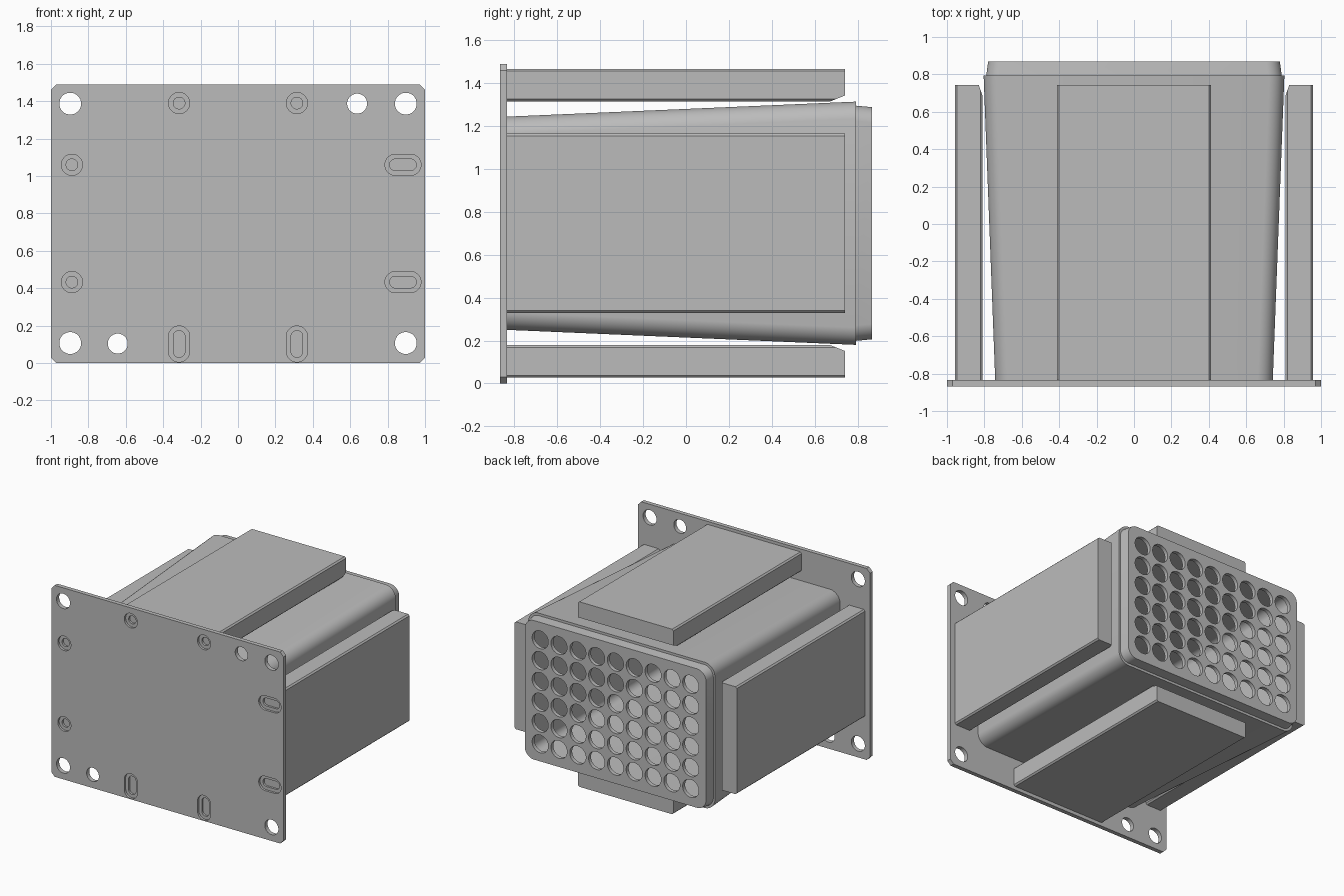
import bpy, bmesh
from math import cos, sin, pi, copysign, radians
from mathutils import Matrix, Vector

cube = bpy.data.objects.get("Cube")
if cube:
    bpy.data.objects.remove(cube, do_unlink=True)

CZ = 0.747          # height of the centre axis
FRONT, BACK = -0.868, 0.868
PLATE_BACK = -0.835

grey = bpy.data.materials.new("plain grey")
grey.use_nodes = True
grey.diffuse_color = (0.5, 0.5, 0.5, 1)
grey.node_tree.nodes["Principled BSDF"].inputs["Base Color"].default_value = (0.5, 0.5, 0.5, 1)


def ring(bm, y, hx, hz, r, cx=0, cz=CZ, n=32):
    """Rounded rectangle, slot, or circle in the xz plane."""
    ox, oz = hx - r * cos(pi / n), hz - r * cos(pi / n)
    verts = []
    for i in range(n):
        a = 2 * pi * (i + 0.5) / n
        c, s = cos(a), sin(a)
        verts.append(bm.verts.new((cx + r * c + copysign(ox, c), y,
                                   cz + r * s + copysign(oz, s))))
    return verts


def loft(bm, rings):
    """Skin a chain of rings and cap both ends."""
    for a, b in zip(rings, rings[1:]):
        for i in range(len(a)):
            j = (i + 1) % len(a)
            bm.faces.new((a[i], a[j], b[j], b[i]))
    bm.faces.new(rings[0])
    bm.faces.new(rings[-1])


def finish(bm, name):
    bmesh.ops.recalc_face_normals(bm, faces=bm.faces[:])
    mesh = bpy.data.meshes.new(name)
    bm.to_mesh(mesh)
    bm.free()
    mesh.materials.append(grey)
    obj = bpy.data.objects.new(name, mesh)
    bpy.context.collection.objects.link(obj)
    return obj


def activate(obj):
    bpy.ops.object.select_all(action='DESELECT')
    obj.select_set(True)
    bpy.context.view_layer.objects.active = obj


def cut(obj, name, holes, y0, y1):
    """Subtract straight holes given as (x, z, half width, half height, radius)."""
    bm = bmesh.new()
    for x, z, hx, hz, r in holes:
        loft(bm, [ring(bm, y, hx, hz, r, x, z, 24) for y in (y0, y1)])
    cutter = finish(bm, name)
    cutter.hide_render = True
    mod = obj.modifiers.new(name, 'BOOLEAN')
    mod.operation, mod.solver, mod.object = 'DIFFERENCE', 'EXACT', cutter
    activate(obj)
    bpy.ops.object.modifier_apply(modifier=mod.name)
    bpy.data.objects.remove(cutter, do_unlink=True)


def smooth(obj):
    activate(obj)
    bpy.ops.object.shade_smooth_by_angle(angle=radians(30))


# Mounting plate with chamfered corners
bm = bmesh.new()
loft(bm, [ring(bm, y, 1, 0.745, 0.055, 0, 0.745, 8) for y in (FRONT, PLATE_BACK)])
plate = finish(bm, "mounting_plate")

# Corner holes and two extra holes
holes = [(x, z, 0.058, 0.058, 0.058) for x in (-0.897, 0.897) for z in (0.107, 1.387)]
holes += [(x, z, 0.053, 0.053, 0.053) for x, z in ((0.637, 1.387), (-0.643, 0.104))]

# Recessed round screw seats and slotted seats: x, z, slot stretch in x and z
seats = [(x, z, 0, dz) for x in (-0.315, 0.315) for z, dz in ((1.39, 0), (0.102, 0.04))]
seats += [(x, z, dx, 0) for x, dx in ((-0.888, 0), (0.882, 0.04)) for z in (0.433, 1.06)]
holes += [(x, z, 0.031 + dx, 0.031 + dz, 0.031) for x, z, dx, dz in seats]
recesses = [(x, z, 0.056 + dx, 0.056 + dz, 0.056) for x, z, dx, dz in seats]
cut(plate, "recess_cutter", recesses, FRONT - 0.1, FRONT + 0.017)
cut(plate, "hole_cutter", holes, FRONT - 0.1, PLATE_BACK + 0.1)
smooth(plate)

# Hollow tapered housing, skinned from inside to outside, with stepped end cap
bm = bmesh.new()
loft(bm, [ring(bm, *spec) for spec in (
    (BACK - 0.03, 0.745, 0.505, 0.06),
    (PLATE_BACK, 0.705, 0.46, 0.06),
    (PLATE_BACK, 0.742, 0.497, 0.09),
    (0.793, 0.804, 0.567, 0.09),
    (0.793, 0.79, 0.548, 0.08),
    (BACK, 0.78, 0.541, 0.08))])
housing = finish(bm, "housing")

# Grid of vent holes in the end cap
PITCH, R = 0.162, 0.069
vents = [((c - 4) * PITCH, CZ + (r - 2.5) * PITCH, R, R, R)
         for c in range(9) for r in range(6)]
cut(housing, "vent_cutter", vents, BACK - 0.06, BACK + 0.05)
smooth(housing)


def side_box(name, angle, inner, outer, half, drop, run):
    """Long box outside the housing, its inner end edge sloped off."""
    end = 0.742
    profile = [(PLATE_BACK, inner), (PLATE_BACK, outer), (end, outer),
               (end, inner + drop), (end - run, inner)]
    bm = bmesh.new()
    a, b = [[bm.verts.new((x, y, z)) for y, z in profile] for x in (-half, half)]
    loft(bm, [a, b])
    long_edges = []
    for e in bm.edges:
        d = e.verts[0].co - e.verts[1].co
        if abs(d.x) < 1e-4 and abs(d.z) < 1e-4:
            long_edges.append(e)
    bmesh.ops.bevel(bm, geom=long_edges, offset=0.011, segments=1, affect='EDGES')
    bm.transform(Matrix.Translation(Vector((0, 0, CZ))) @ Matrix.Rotation(angle, 4, 'Y'))
    finish(bm, name)


# Four boxes around the housing
side_box("top_box", 0, 0.568, 0.72, 0.411, 0.028, 0.07)
side_box("bottom_box", pi, 0.568, 0.72, 0.411, 0.028, 0.07)
side_box("left_box", pi / 2, 0.81, 0.957, 0.418, 0.02, 0.055)
side_box("right_box", -pi / 2, 0.81, 0.957, 0.418, 0.02, 0.055)
